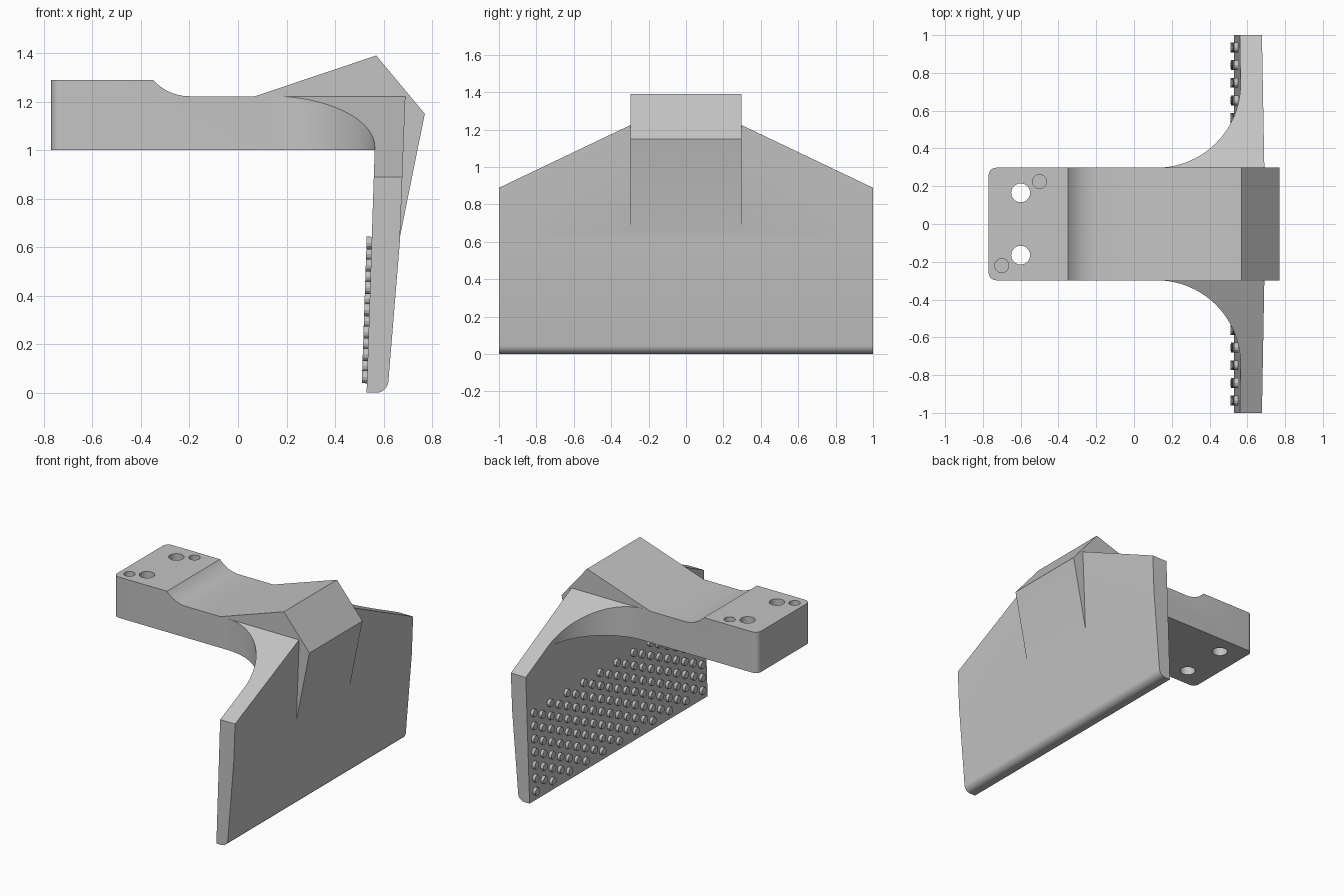
import bpy, bmesh, math
from mathutils import Vector, Matrix

if "Cube" in bpy.data.objects:
    bpy.data.objects.remove(bpy.data.objects["Cube"])

grey = bpy.data.materials.new("plain_grey")
grey.diffuse_color = (0.55, 0.55, 0.55, 1)
grey.use_nodes = True
grey.node_tree.nodes["Principled BSDF"].inputs["Base Color"].default_value = grey.diffuse_color


def arc(cx, cy, r, a0, a1, n):
    return [(cx + r * math.cos(math.radians(a0 + (a1 - a0) * i / n)),
             cy + r * math.sin(math.radians(a0 + (a1 - a0) * i / n))) for i in range(n + 1)]


def to_object(name, bm):
    bmesh.ops.recalc_face_normals(bm, faces=bm.faces)
    mesh = bpy.data.meshes.new(name)
    bm.to_mesh(mesh)
    bm.free()
    mesh.materials.append(grey)
    ob = bpy.data.objects.new(name, mesh)
    bpy.context.collection.objects.link(ob)
    return ob


def extrude(points, direction):
    bm = bmesh.new()
    face = bm.faces.new([bm.verts.new(p) for p in points])
    res = bmesh.ops.extrude_face_region(bm, geom=[face])
    verts = [v for v in res["geom"] if isinstance(v, bmesh.types.BMVert)]
    bmesh.ops.translate(bm, verts=verts, vec=direction)
    return bm


def slope_cut(bm):
    # Shoulders fall from the arm to the outer ends of the plate
    for s in (1, -1):
        cut = bmesh.ops.bisect_plane(bm, geom=bm.verts[:] + bm.edges[:] + bm.faces[:],
                                     plane_co=(0, s * 0.302, 1.222),
                                     plane_no=Vector((0, s * 0.333, 0.698)).normalized(),
                                     clear_outer=True)
        edges = [e for e in cut["geom_cut"] if isinstance(e, bmesh.types.BMEdge)]
        bmesh.ops.holes_fill(bm, edges=edges)


def boolean(ob, other, operation):
    mod = ob.modifiers.new("bool", "BOOLEAN")
    mod.operation, mod.solver, mod.object = operation, "EXACT", other
    bpy.context.view_layer.objects.active = ob
    bpy.ops.object.modifier_apply(modifier=mod.name)
    bpy.data.objects.remove(other)


def smooth(ob):
    bpy.ops.object.select_all(action="DESELECT")
    ob.select_set(True)
    bpy.context.view_layer.objects.active = ob
    bpy.ops.object.shade_smooth_by_angle(angle=math.radians(25))


# Arm with stepped top, peak and sloped back
profile = [(-0.77, 1.0), (-0.77, 1.29)]
profile += arc(-0.2, 1.422, 0.2, 221.4, 270, 10)
profile += [(0.07, 1.222), (0.57, 1.39), (0.77, 1.15), (0.657, 0.59), (0.61, 0.59), (0.61, 1.0)]
bm = extrude([(x, -0.298, z) for x, z in profile], (0, 0.596, 0))
corners = [e for e in bm.edges if all(v.co.x < -0.76 for v in e.verts)
           and abs(e.verts[0].co.z - e.verts[1].co.z) > 0.1]
bmesh.ops.bevel(bm, geom=corners, offset=0.04, segments=6, affect="EDGES", profile=0.5)
bracket = to_object("bracket", bm)

# Tapered plate with rounded lower outside edge
profile = [(0.53, 0), (0.57, 0)] + arc(0.57, 0.05, 0.05, -80, -5, 8)
profile += [(0.667, 0.62), (0.69, 1.222), (0.571, 1.222)]
bm = extrude([(x, -1, z) for x, z in profile], (0, 2, 0))
slope_cut(bm)
plate = to_object("plate", bm)

# Curved gussets on both sides of the arm
side = arc(0.12, 0.742, 0.444, -90, 0, 24) + [(0.564, 0.76), (0.62, 0.76)]
outline = side + [(x, -y) for x, y in reversed(side)]
bm = extrude([(x, y, 1.0) for x, y in outline], (0, 0, 0.222))
slope_cut(bm)
gusset = to_object("gusset", bm)

boolean(plate, gusset, "UNION")
boolean(bracket, plate, "UNION")

# Two bolt holes through the arm and two blind dowel holes
for x, y, r, bottom in ((-0.6, 0.165, 0.05, 0.9), (-0.6, -0.165, 0.05, 0.9),
                        (-0.5, 0.225, 0.037, 1.14), (-0.7, -0.22, 0.037, 1.14)):
    ring = arc(x, y, r, 0, 348.75, 31)
    hole = to_object("hole_cutter", extrude([(a, b, bottom) for a, b in ring], (0, 0, 1.4 - bottom)))
    hole.hide_render = True
    boolean(bracket, hole, "DIFFERENCE")
smooth(bracket)

# Staggered grip pegs on the inner face
bm = bmesh.new()
tilt = Matrix.Rotation(math.radians(90 + 1.9), 4, "Y")
for col in range(21):
    for row in range(col % 2, 13, 2):
        z = 0.065 + row * 0.046
        pos = Vector((0.53 + 0.0337 * z - 0.006, -0.935 + col * 0.0935, z))
        bmesh.ops.create_cone(bm, cap_ends=True, segments=12, radius1=0.026, radius2=0.026,
                              depth=0.03, matrix=Matrix.Translation(pos) @ tilt)
smooth(to_object("grip_pegs", bm))
